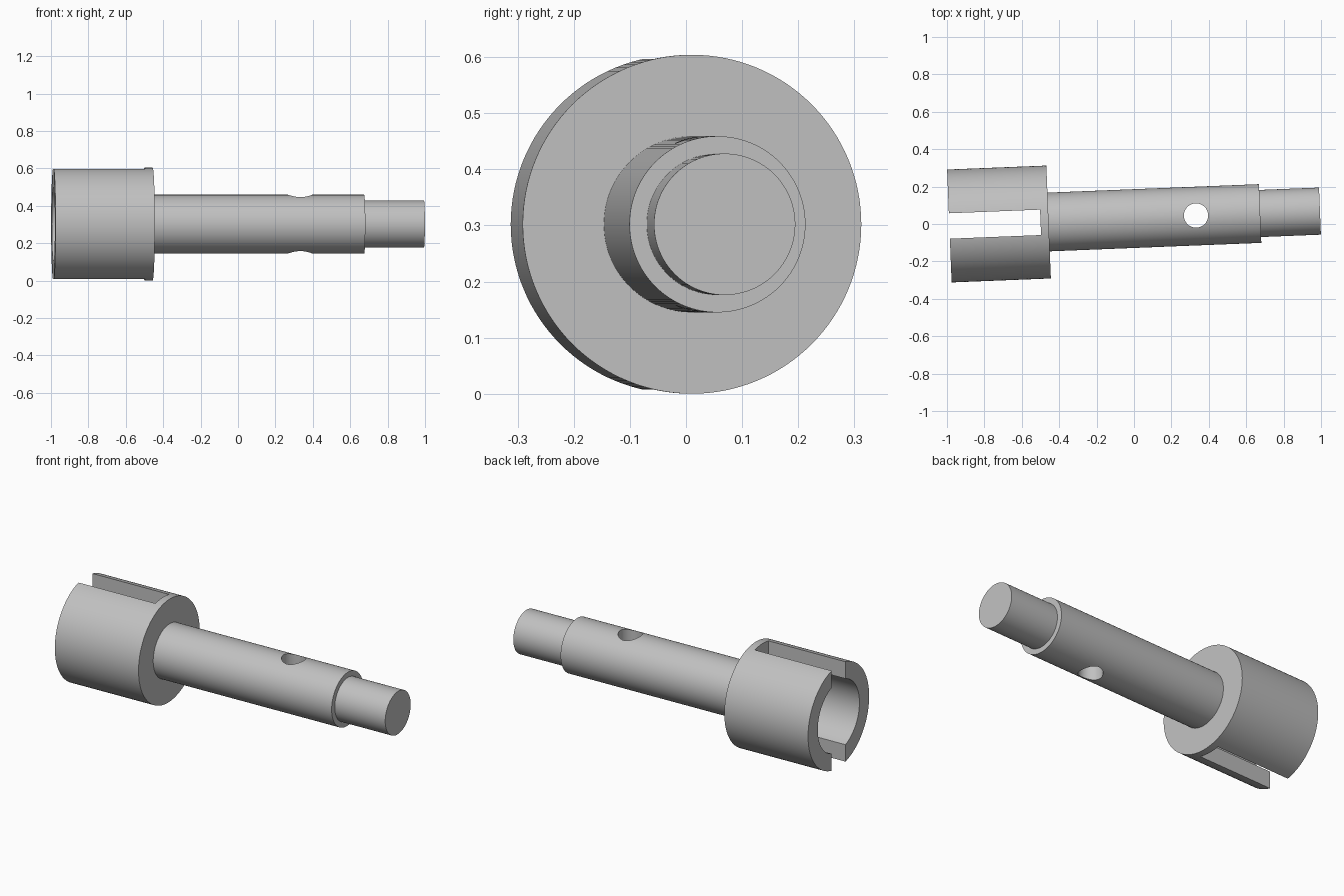
import bpy
import bmesh
import math
from mathutils import Matrix, Vector

SIDES = 128
TILT = math.radians(2.3)
PLACE = Matrix.Translation((0, 0.029, 0.302)) @ Matrix.Rotation(TILT, 4, 'Z')

cube = bpy.data.objects.get("Cube")
if cube:
    bpy.data.objects.remove(cube, do_unlink=True)

steel = bpy.data.materials.new("plain_grey_steel")
steel.use_nodes = True
GREY = (0.53, 0.53, 0.53, 1)
steel.diffuse_color = GREY
steel.node_tree.nodes["Principled BSDF"].inputs["Base Color"].default_value = GREY


def add_object(name, bm):
    mesh = bpy.data.meshes.new(name)
    bmesh.ops.recalc_face_normals(bm, faces=bm.faces)
    bm.to_mesh(mesh)
    bm.free()
    mesh.materials.append(steel)
    obj = bpy.data.objects.new(name, mesh)
    bpy.context.collection.objects.link(obj)
    obj.matrix_world = PLACE
    return obj


def lathe(name, profile):
    """Revolve (x, radius) points around the x axis."""
    bm = bmesh.new()
    verts = [bm.verts.new((x, 0, r)) for x, r in profile]
    edges = [bm.edges.new(pair) for pair in zip(verts, verts[1:])]
    bmesh.ops.spin(bm, geom=verts + edges, cent=(0, 0, 0), axis=(1, 0, 0),
                   angle=math.tau, steps=SIDES, use_merge=False)
    bmesh.ops.remove_doubles(bm, verts=bm.verts, dist=1e-5)
    # Close the flat discs at the bore floor and the tip
    bmesh.ops.holes_fill(bm, edges=[e for e in bm.edges if e.is_boundary], sides=0)
    return add_object(name, bm)


def cut(target, cutter):
    cutter.hide_render = True
    mod = target.modifiers.new(cutter.name, 'BOOLEAN')
    mod.operation = 'DIFFERENCE'
    mod.solver = 'EXACT'
    mod.object = cutter
    bpy.context.view_layer.update()
    bpy.context.view_layer.objects.active = target
    bpy.ops.object.modifier_apply(modifier=mod.name)
    bpy.data.objects.remove(cutter, do_unlink=True)


# Hollow cup, main shaft and narrower tip as one turned solid
shaft = lathe("slotted_drive_shaft", [
    (-0.50, 0.206), (-0.988, 0.206), (-0.988, 0.302), (-0.457, 0.302),
    (-0.457, 0.157), (0.675, 0.157), (0.675, 0.126), (0.995, 0.126)])

# Slot across the cup, open at its mouth
bm = bmesh.new()
bmesh.ops.create_cube(bm, size=1)
bmesh.ops.scale(bm, vec=Vector((0.6, 0.136, 1)), verts=bm.verts)
bmesh.ops.translate(bm, vec=Vector((-0.80, 0, 0)), verts=bm.verts)
cut(shaft, add_object("slot_cutter", bm))

# Vertical pin hole through the shaft
bm = bmesh.new()
bmesh.ops.create_cone(bm, cap_ends=True, segments=64, radius1=0.065,
                      radius2=0.065, depth=1)
bmesh.ops.translate(bm, vec=Vector((0.332, 0.003, 0)), verts=bm.verts)
cut(shaft, add_object("pin_hole_cutter", bm))

# Smooth round walls with crisp edges
bpy.ops.object.select_all(action='DESELECT')
shaft.select_set(True)
bpy.context.view_layer.objects.active = shaft
bpy.ops.object.shade_smooth_by_angle(angle=math.radians(30))
